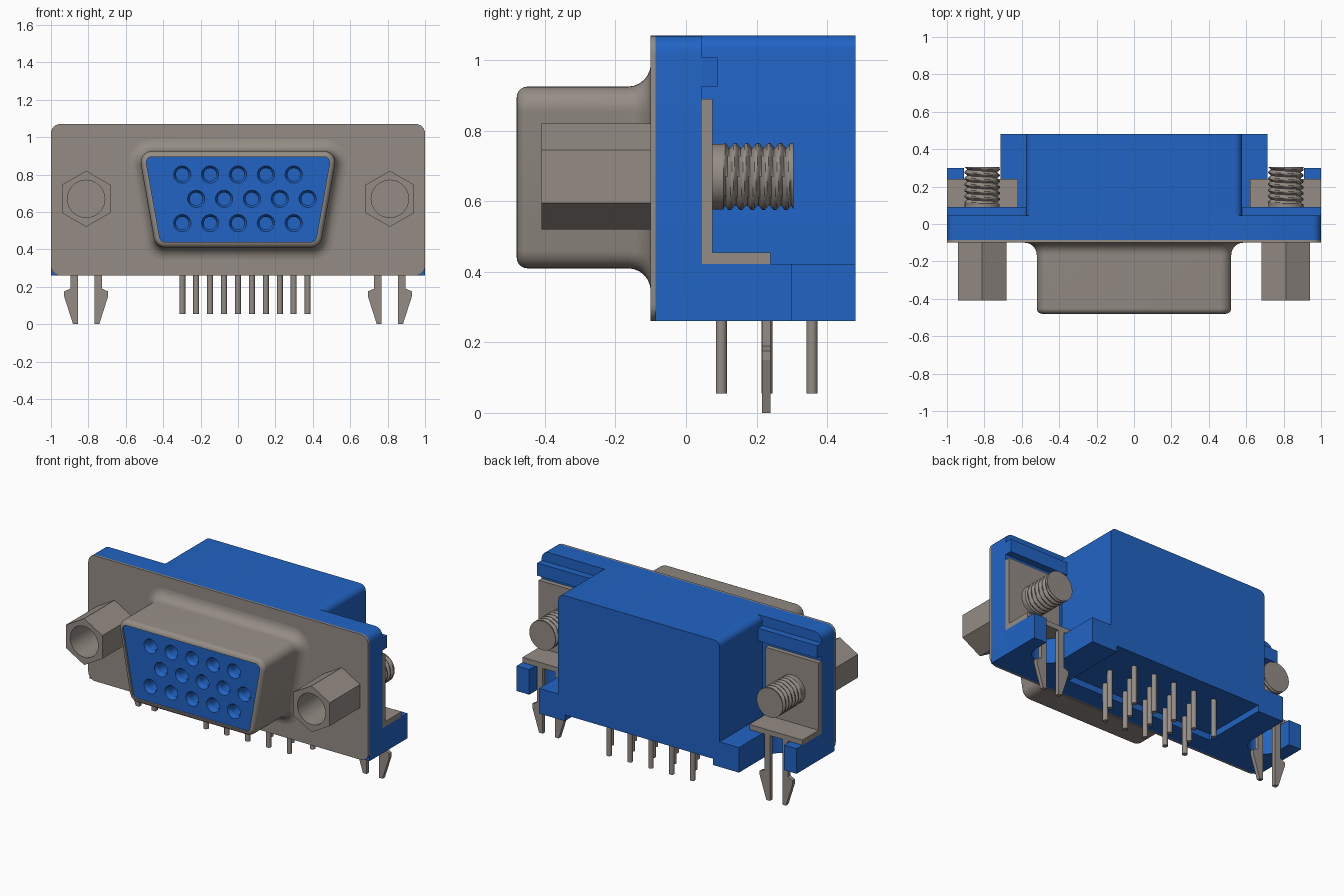
import bpy, bmesh, math
from math import sin, cos, pi, radians

if "Cube" in bpy.data.objects:
    bpy.data.objects.remove(bpy.data.objects["Cube"], do_unlink=True)


def material(name, rgb):
    m = bpy.data.materials.new(name)
    m.use_nodes = True
    m.diffuse_color = (*rgb, 1)
    bsdf = m.node_tree.nodes["Principled BSDF"]
    bsdf.inputs["Base Color"].default_value = (*rgb, 1)
    bsdf.inputs["Roughness"].default_value = 0.6
    return m


BLUE = material("blue plastic", (0.015, 0.127, 0.55))
STEEL = material("warm grey steel", (0.30, 0.265, 0.235))


def activate(o):
    bpy.ops.object.select_all(action='DESELECT')
    o.select_set(True)
    bpy.context.view_layer.objects.active = o


def loft(name, groups, mat, smooth=False):
    """Each group is a list of equal-length loops, bridged and capped."""
    bm = bmesh.new()
    for loops in groups:
        rings = [[bm.verts.new(p) for p in loop] for loop in loops]
        n = len(rings[0])
        for a, b in zip(rings, rings[1:]):
            for i in range(n):
                j = (i + 1) % n
                bm.faces.new((a[i], a[j], b[j], b[i]))
        bm.faces.new(rings[0])
        bm.faces.new(rings[-1])
    bmesh.ops.recalc_face_normals(bm, faces=bm.faces)
    me = bpy.data.meshes.new(name)
    bm.to_mesh(me)
    bm.free()
    me.materials.append(mat)
    o = bpy.data.objects.new(name, me)
    bpy.context.collection.objects.link(o)
    if smooth:
        activate(o)
        bpy.ops.object.shade_smooth_by_angle(angle=radians(35))
    return o


def along(axis, pts, t):
    """Place a 2D outline at distance t on an axis."""
    if axis == 'x':
        return [(t, a, b) for a, b in pts]
    if axis == 'y':
        return [(a, t, b) for a, b in pts]
    return [(a, b, t) for a, b in pts]


def prism(name, axis, pts, lo, hi, mat, smooth=False):
    return loft(name, [[along(axis, pts, lo), along(axis, pts, hi)]], mat, smooth)


def rect(x0, x1, y0, y1):
    return [(x0, y0), (x1, y0), (x1, y1), (x0, y1)]


def arc(cx, cy, r, a0, a1, n=6):
    return [(cx + r * cos(radians(a0 + (a1 - a0) * i / n)),
             cy + r * sin(radians(a0 + (a1 - a0) * i / n))) for i in range(n + 1)]


def circle(cx, cy, r, n=24, start=0.0):
    return [(cx + r * cos(start + 2 * pi * i / n), cy + r * sin(start + 2 * pi * i / n))
            for i in range(n)]


def cut(target, cutter):
    cutter.hide_render = True
    m = target.modifiers.new("cut", 'BOOLEAN')
    m.operation = 'DIFFERENCE'
    m.solver = 'EXACT'
    m.object = cutter
    activate(target)
    bpy.ops.object.modifier_apply(modifier=m.name)
    bpy.data.objects.remove(cutter, do_unlink=True)


BOT, TOP = 0.26, 1.07

# Housing: flange behind the face plate, and the rear body with a recessed underside
prism("housing_flange", 'y',
      [(-1, BOT), (1, BOT)] + arc(0.95, TOP - 0.05, 0.05, 0, 90)
      + arc(-0.95, TOP - 0.05, 0.05, 90, 180), -0.086, 0.045, BLUE, True)
prism("housing_body", 'y',
      [(-0.577, BOT), (-0.53, BOT), (-0.53, 0.30), (0.53, 0.30), (0.53, BOT), (0.577, BOT)]
      + arc(0.537, TOP - 0.04, 0.04, 0, 90) + arc(-0.537, TOP - 0.04, 0.04, 90, 180),
      0.04, 0.48, BLUE, True)

# Steel face plate
prism("face_plate", 'y',
      arc(0.95, BOT + 0.05, 0.05, -90, 0) + arc(0.95, TOP - 0.05, 0.05, 0, 90)
      + arc(-0.95, TOP - 0.05, 0.05, 90, 180) + arc(-0.95, BOT + 0.05, 0.05, 180, 270),
      -0.10, -0.086, STEEL, True)


# Trapezoid outlines at distance d around a core
def d_outline(d):
    out = []
    tilt = 10
    for cx, cz, a0, a1 in ((0.46, 0.865, -tilt, 90), (-0.46, 0.865, 90, 180 + tilt),
                           (-0.39, 0.47, 180 + tilt, 270), (0.39, 0.47, 270, 360 - tilt)):
        out += arc(cx, cz, d, a0, a1, 8)
    return out


# Flared shell with rounded rim
profile = [(-0.092, 0.125)]
profile += [(-0.165 + 0.065 * sin(a), 0.125 - 0.065 * cos(a))
            for a in (radians(90 - 15 * i) for i in range(7))]
profile += [(-0.45 - 0.03 * sin(a), 0.03 + 0.03 * cos(a))
            for a in (radians(18 * i) for i in range(6))]
profile += [(-0.305, 0.03)]
loft("connector_shell", [[along('y', d_outline(d), y) for y, d in profile]], STEEL, True)

# Socket insert with countersunk contact holes in three rows
insert = prism("socket_insert", 'y', d_outline(0.031), -0.468, -0.302, BLUE, True)
COLS = [-0.298 + 0.149 * i for i in range(5)]
holes = []
for z, shift in ((0.80, 0), (0.67, 0.0745), (0.54, 0)):
    for x in COLS:
        holes.append([along('y', circle(x + shift, z, r), y)
                      for y, r in ((-0.49, 0.048), (-0.466, 0.046), (-0.445, 0.034), (-0.36, 0.034))])
cut(insert, loft("hole_cutter", holes, BLUE))

# Solder pins below the body
pins = []
for y, shift in ((0.10, 0), (0.229, 0.0745), (0.357, 0)):
    for x in COLS:
        pins.append([along('z', circle(x + shift, y, 0.016, 14), z) for z in (0.055, 0.32)])
loft("solder_pins", pins, STEEL, True)

CX, CZ = 0.812, 0.67
for side, s in (("left", 1), ("right", -1)):
    def flip(pts):
        return [(s * a, b) for a, b in pts]

    # Lower ear with a round-ended slot for the board lock
    prism(side + "_lower_ear", 'z',
          flip([(0.56, 0.03), (1, 0.03), (1, 0.30), (0.91, 0.30)]
               + arc(CX, 0.20, 0.0975, 0, -180, 12) + [(0.7145, 0.48), (0.56, 0.48)]),
          BOT, 0.422, BLUE, True)

    # Ridge on the back of the flange
    prism(side + "_upper_ridge", 'y', flip(rect(0.56, 1, 0.925, 1.007)), 0.04, 0.09, BLUE)

    # Angle bracket
    prism(side + "_bracket", 'x',
          [(0.044, 0.422), (0.24, 0.422), (0.24, 0.455), (0.075, 0.455),
           (0.075, 0.89), (0.044, 0.89)], s * 0.62, s * 1.0, STEEL)

    # Barbed board lock prongs
    prongs = []
    for k in (1, -1):
        pts = [(CX + k * a, z) for a, z in
               ((0.044, 0.44), (0.084, 0.44), (0.084, 0.19), (0.118, 0.175),
                (0.118, 0.15), (0.07, 0.0), (0.044, 0.0))]
        prongs.append([along('y', flip(pts), y) for y in (0.215, 0.24)])
    loft(side + "_board_lock", prongs, STEEL)

    # Hex standoff with a bore
    nut = prism(side + "_hex_standoff", 'y', circle(s * CX, CZ, 0.15, 6, pi / 2),
                -0.41, -0.095, STEEL)
    cut(nut, prism("bore_cutter", 'y', circle(s * CX, CZ, 0.1, 32), -0.5, -0.15, STEEL))
    activate(nut)
    bpy.ops.object.shade_smooth_by_angle(angle=radians(35))

    # Threaded screw end: radius follows a helix
    N, PITCH, STEP = 32, 0.032, 0.004
    wave = (0.095, 0.095, 0.095, 0.09, 0.084, 0.079, 0.084, 0.09)
    rings = []
    for k in range(int(0.23 / STEP) + 1):
        y = 0.07 + k * STEP
        ring = []
        for i in range(N):
            ph = ((y / PITCH - i / N) % 1.0) * 8
            f = ph - int(ph)
            r = wave[int(ph) % 8] * (1 - f) + wave[(int(ph) + 1) % 8] * f
            if y < 0.11:
                r = 0.093
            a = 2 * pi * i / N
            ring.append((s * CX + r * cos(a), y, CZ + r * sin(a)))
        rings.append(ring)
    rings.append(along('y', circle(s * CX, CZ, 0.094, N), 0.305))
    loft(side + "_screw_thread", [rings], STEEL, True)
